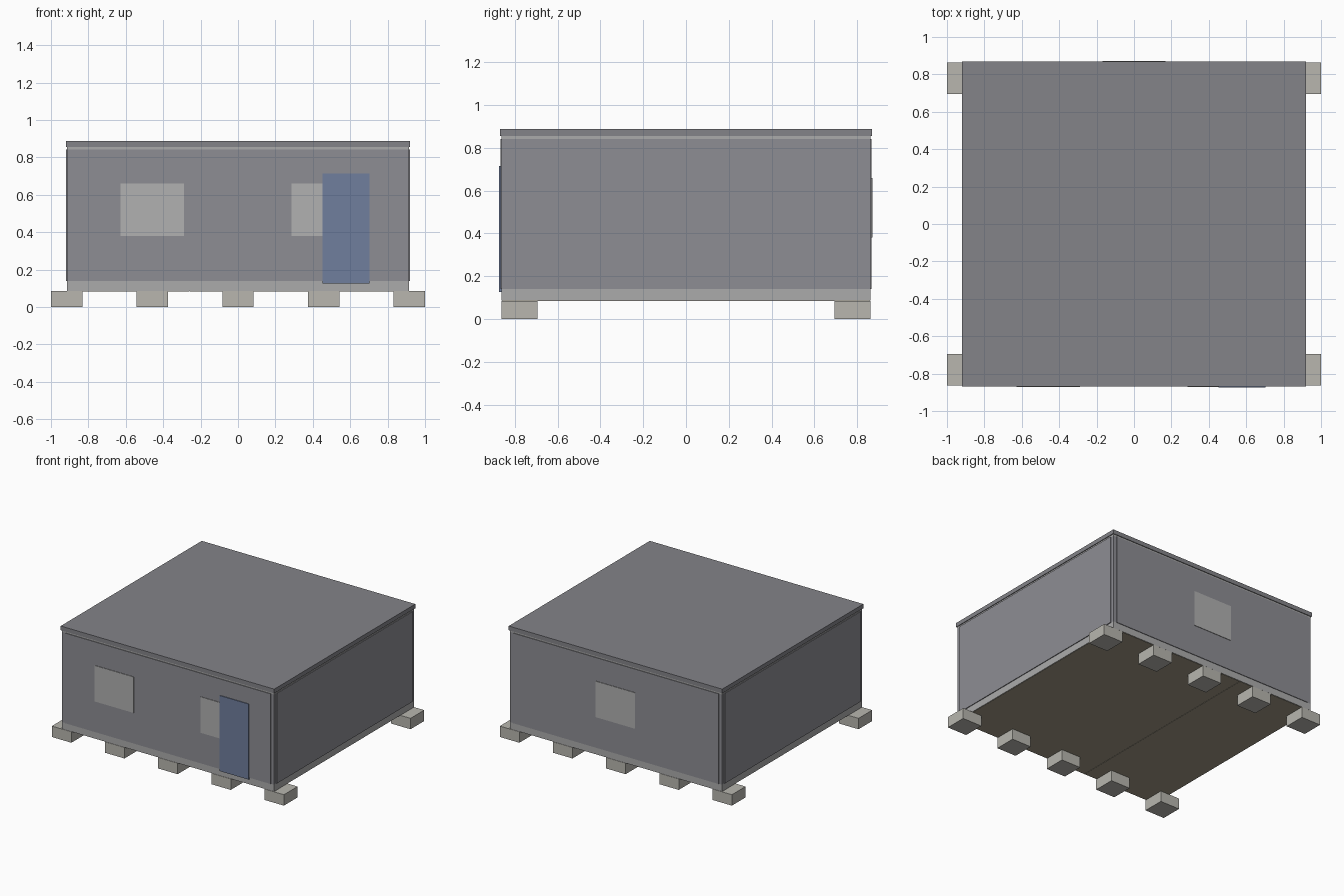
import bpy

if "Cube" in bpy.data.objects:
    bpy.data.objects.remove(bpy.data.objects["Cube"])


def material(name, rgb):
    m = bpy.data.materials.new(name)
    m.diffuse_color = (*rgb, 1)
    m.use_nodes = True
    m.node_tree.nodes["Principled BSDF"].inputs["Base Color"].default_value = m.diffuse_color
    return m


WALL = material("wall_grey", (0.27, 0.27, 0.295))
ROOF = material("roof_grey", (0.23, 0.23, 0.25))
STONE = material("concrete", (0.48, 0.47, 0.43))
FRAME = material("frame_grey", (0.41, 0.41, 0.41))
FLOOR = material("floor_brown", (0.36, 0.32, 0.24))
GLASS = material("window_grey", (0.44, 0.44, 0.44))
DOOR = material("door_blue", (0.16, 0.21, 0.34))


def box(name, x, y, z, mat):
    """Box from (min, max) ranges on each axis."""
    bpy.ops.mesh.primitive_cube_add(
        size=1, location=[(a + b) / 2 for a, b in (x, y, z)])
    ob = bpy.context.object
    ob.name = name
    ob.scale = [b - a for a, b in (x, y, z)]
    bpy.ops.object.transform_apply(location=False, rotation=False, scale=True)
    ob.data.materials.append(mat)
    return ob


def span(sign, inner, outer):
    """Range between two distances from the centre, on the given side."""
    return tuple(sorted((sign * inner, sign * outer)))


FX, FY = 0.914, 0.862       # frame half sizes
PX, PY = 0.92, 0.867        # outer faces of the wall panels
POST = 0.03

# Footing blocks, five along the front and five along the back
for s in (-1, 1):
    for i in range(5):
        cx = -0.916 + i * 0.458
        box("footing_block", (cx - 0.084, cx + 0.084),
            span(s, 0.695, 0.863), (0, 0.085), STONE)

# Two floor plates meeting at a seam
box("floor_plate_left", (-0.91, -0.262), (-0.858, 0.858), (0.084, 0.13), FLOOR)
box("floor_plate_right", (-0.26, 0.91), (-0.858, 0.858), (0.084, 0.13), FLOOR)

# Base rails and top rails, wall panels and corner posts
for s in (-1, 1):
    for name, z in (("base_rail", (0.086, 0.14)), ("top_rail", (0.842, 0.856))):
        box(name + "_long", (-FX, FX), span(s, FY - POST, FY), z, FRAME)
        box(name + "_side", span(s, FX - POST, FX),
            (-FY + POST, FY - POST), z, FRAME)
    box("wall_panel_long", (-0.887, 0.887), span(s, PY - 0.035, PY),
        (0.14, 0.842), WALL)
    box("wall_panel_side", span(s, PX - 0.035, PX), (-0.835, 0.835),
        (0.14, 0.842), WALL)
    for t in (-1, 1):
        box("corner_post", span(s, FX - POST, FX), span(t, FY - POST, FY),
            (0.14, 0.842), WALL)

# Flat roof slab
box("roof", (-PX, PX), (-0.868, 0.868), (0.855, 0.888), ROOF)

# Windows: two on the front (one partly behind the door), one on the back
for name, cx, s in (("front_window_left", -0.458, -1),
                    ("front_window_right", 0.455, -1),
                    ("back_window", 0, 1)):
    box(name, (cx - 0.169, cx + 0.169), span(s, 0.86, 0.871),
        (0.38, 0.66), GLASS)

# Door
box("door", (0.453, 0.703), (-0.873, -0.86), (0.127, 0.715), DOOR)
